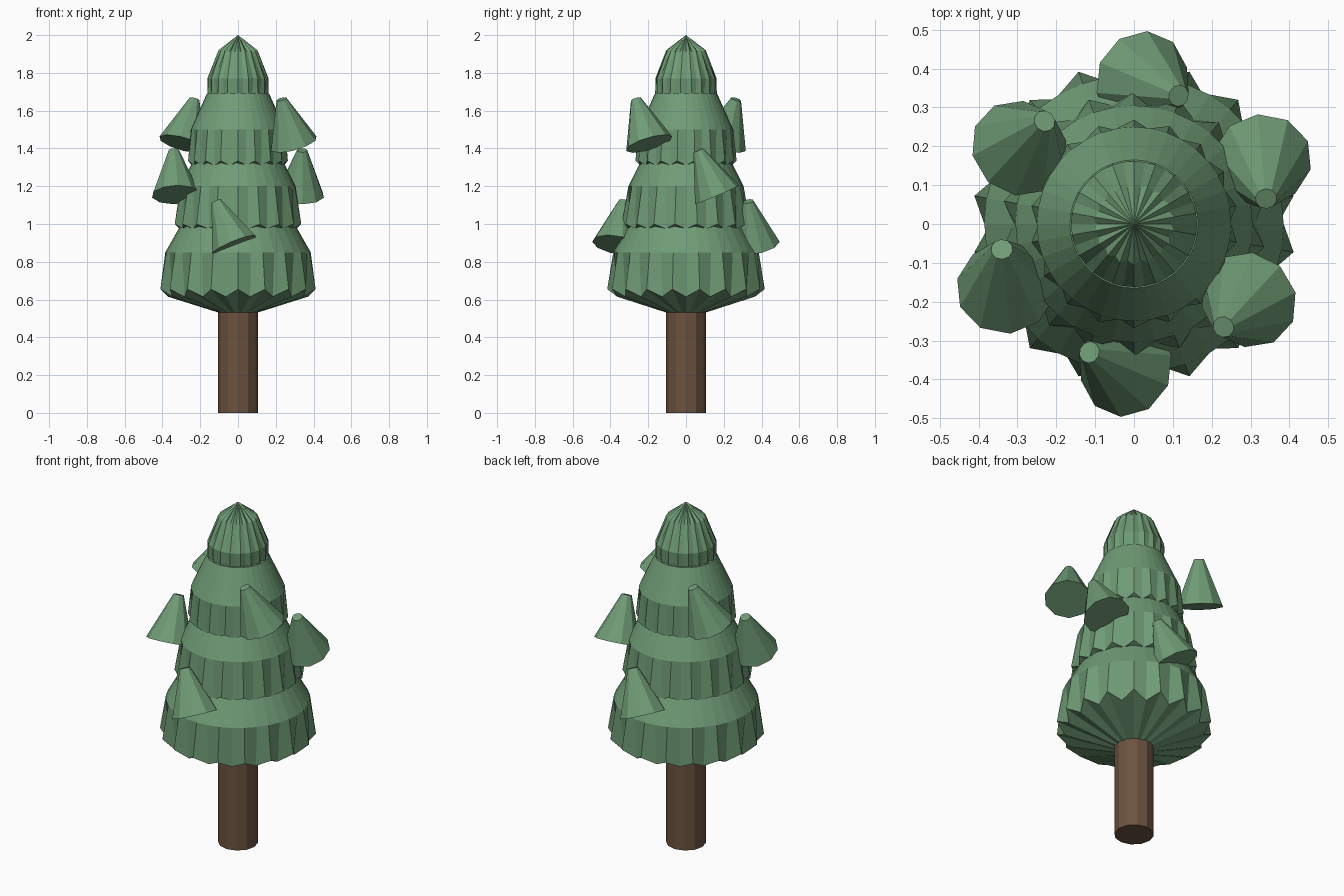
import bpy, bmesh
from math import sin, cos, pi
from mathutils import Vector

if "Cube" in bpy.data.objects:
    bpy.data.objects.remove(bpy.data.objects["Cube"])


def material(name, rgb):
    m = bpy.data.materials.new(name)
    m.diffuse_color = (*rgb, 1)
    m.use_nodes = True
    m.node_tree.nodes["Principled BSDF"].inputs["Base Color"].default_value = m.diffuse_color
    return m


GREEN = material("needles", (0.16, 0.33, 0.18))
BROWN = material("bark", (0.15, 0.085, 0.05))


def lathe(name, rings, n, mat, origin=(0, 0, 0), axis=(0, 0, 1)):
    """Each ring: (r, z) or (peak r, peak z, valley r, valley z); ends are capped."""
    bm = bmesh.new()
    loops = []
    for ring in rings:
        r1, z1, r2, z2 = ring if len(ring) == 4 else ring * 2
        loop = []
        for i in range(n):
            r, z = (r1, z1) if i % 2 == 0 else (r2, z2)
            a = 2 * pi * i / n - pi / 2
            loop.append(bm.verts.new((r * cos(a), r * sin(a), z)))
        loops.append(loop)
    for a, b in zip(loops, loops[1:]):
        for i in range(n):
            j = (i + 1) % n
            bm.faces.new((a[i], a[j], b[j], b[i]))
    bm.faces.new(loops[0][::-1])
    bm.faces.new(loops[-1])
    bmesh.ops.remove_doubles(bm, verts=bm.verts, dist=1e-4)
    bmesh.ops.recalc_face_normals(bm, faces=bm.faces)
    me = bpy.data.meshes.new(name)
    bm.to_mesh(me)
    bm.free()
    me.materials.append(mat)
    ob = bpy.data.objects.new(name, me)
    ob.location = origin
    ob.rotation_euler = Vector(axis).to_track_quat('Z', 'Y').to_euler()
    bpy.context.collection.objects.link(ob)
    return ob


# Trunk
lathe("trunk", [(0.106, 0), (0.106, 0.56)], 12, BROWN)

# Foliage tiers: flat underside, pleated hem, shoulder, top
lathe("tier_1", [(0.1, 0.53), (0.417, 0.655, 0.37, 0.615), (0.385, 0.85), (0.30, 1.0)], 36, GREEN)
lathe("tier_2", [(0.25, 0.96), (0.34, 1.0, 0.31, 0.975), (0.305, 1.2), (0.235, 1.34)], 36, GREEN)
lathe("tier_3", [(0.20, 1.30), (0.268, 1.335, 0.245, 1.31), (0.25, 1.5), (0.165, 1.69)], 36, GREEN)
lathe("tier_4", [(0.11, 1.66), (0.163, 1.69, 0.145, 1.67), (0.162, 1.77),
                 (0.105, 1.92, 0.095, 1.91), (0.0005, 2.0)], 36, GREEN)

# Side boughs: tilted cones in opposite pairs (cap centre, base centre)
BOUGHS = [((0.115, 0.33, 1.12), (0.02, 0.37, 0.89)),
          ((0.34, 0.065, 1.39), (0.33, 0.165, 1.155)),
          ((0.23, -0.265, 1.66), (0.295, -0.195, 1.425))]
for k, (cap, base) in enumerate(BOUGHS):
    for side in (1, -1):
        c, b = (Vector((p[0] * side, p[1] * side, p[2])) for p in (cap, base))
        lathe(f"bough_{k + 1}_{'a' if side > 0 else 'b'}",
              [(0.128, 0), (0.028, (c - b).length)], 10, GREEN, b, c - b)
